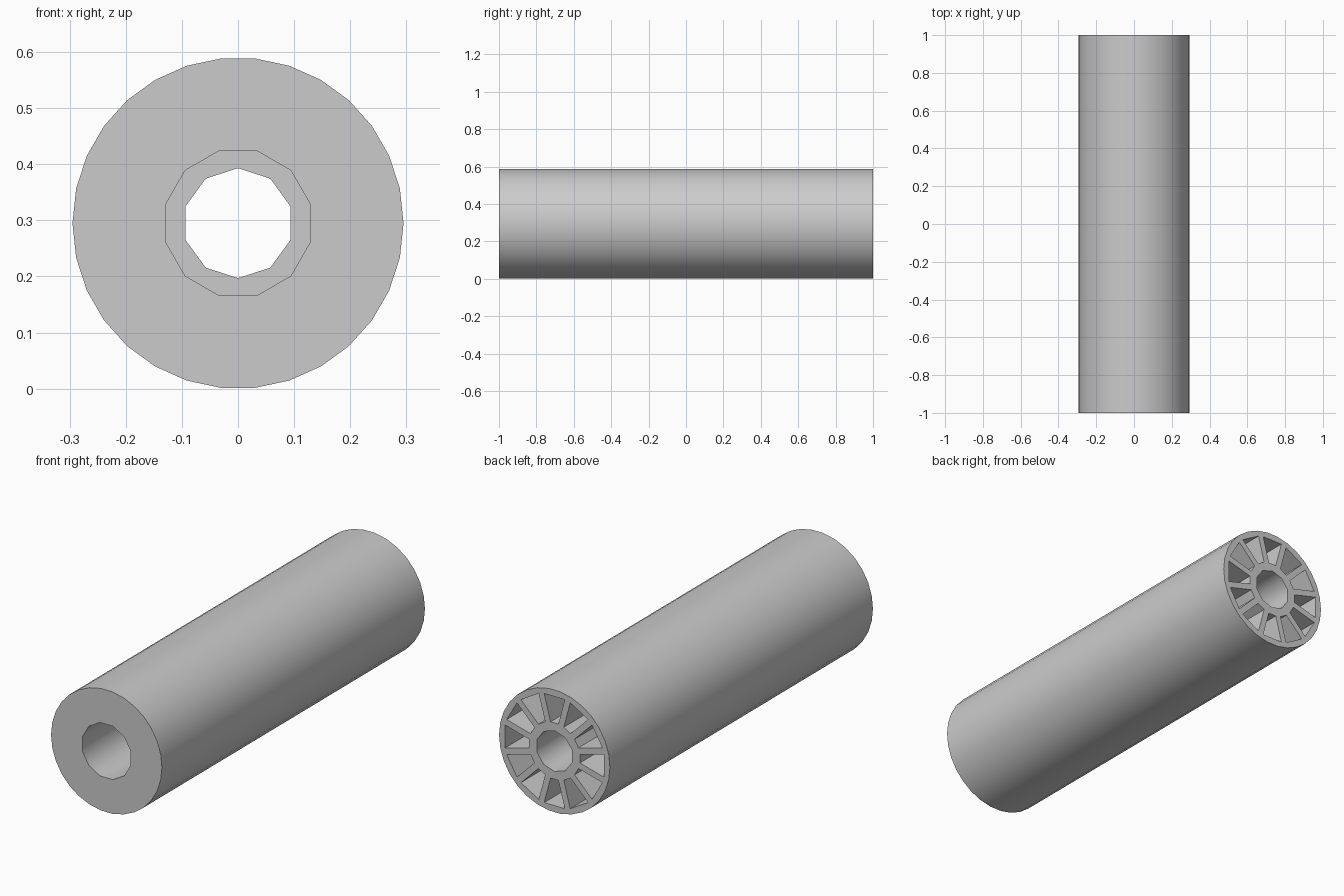
import bpy, bmesh, math

RADIUS = 0.295
HUB = 0.13
BORE = 0.098
POCKETS = 12

cube = bpy.data.objects.get("Cube")
if cube:
    bpy.data.objects.remove(cube, do_unlink=True)

grey = bpy.data.materials.new("light grey")
grey.use_nodes = True
color = (0.6, 0.6, 0.6, 1)
grey.diffuse_color = color
grey.node_tree.nodes["Principled BSDF"].inputs["Base Color"].default_value = color


def circle(radius, sides, turn=0):
    """Outline of a regular polygon around the roller's axis."""
    return [(radius * math.sin(2 * math.pi * i / sides + turn),
             radius * math.cos(2 * math.pi * i / sides + turn)) for i in range(sides)]


def pocket(i):
    """Tapered outline between two spokes of even thickness."""
    turn = 2 * math.pi * i / POCKETS
    half = math.pi / POCKETS
    outline = []
    for radius, side in ((0.137, -1), (0.268, -1), (0.268, 1), (0.137, 1)):
        angle = turn + side * (half - 0.015 / radius)
        outline.append((radius * math.sin(angle), radius * math.cos(angle)))
    return outline


def prism(name, outlines, y0, y1):
    """Extrude closed outlines along the roller's length."""
    bm = bmesh.new()
    for outline in outlines:
        face = bm.faces.new([bm.verts.new((x, y0, z + RADIUS)) for x, z in outline])
        side = bmesh.ops.extrude_face_region(bm, geom=[face])
        moved = [v for v in side["geom"] if isinstance(v, bmesh.types.BMVert)]
        bmesh.ops.translate(bm, verts=moved, vec=(0, y1 - y0, 0))
    bmesh.ops.recalc_face_normals(bm, faces=bm.faces)
    mesh = bpy.data.meshes.new(name)
    bm.to_mesh(mesh)
    bm.free()
    mesh.materials.append(grey)
    obj = bpy.data.objects.new(name, mesh)
    bpy.context.collection.objects.link(obj)
    return obj


def cut(body, cutter):
    """Carve a cutter out of the body, then discard it."""
    mod = body.modifiers.new("cut", 'BOOLEAN')
    mod.operation = 'DIFFERENCE'
    mod.solver = 'EXACT'
    mod.object = cutter
    bpy.context.view_layer.objects.active = body
    bpy.ops.object.modifier_apply(modifier=mod.name)
    bpy.data.objects.remove(cutter, do_unlink=True)


# Roller body
body = prism("roller_body", [circle(RADIUS, 30, math.radians(6))], -1, 1)

# Through bore, wider socket from the front, spoke pockets from the back
cut(body, prism("bore", [circle(BORE, 10)], -1.1, 1.1))
cut(body, prism("front_socket", [circle(HUB + 0.003, 12, math.radians(15))], -1.1, -0.3))
cut(body, prism("back_pockets", [pocket(i) for i in range(POCKETS)], 0, 1.1))

# Smooth barrel with crisp ends
bpy.ops.object.select_all(action='DESELECT')
body.select_set(True)
bpy.context.view_layer.objects.active = body
bpy.ops.object.shade_smooth_by_angle(angle=math.radians(40))
